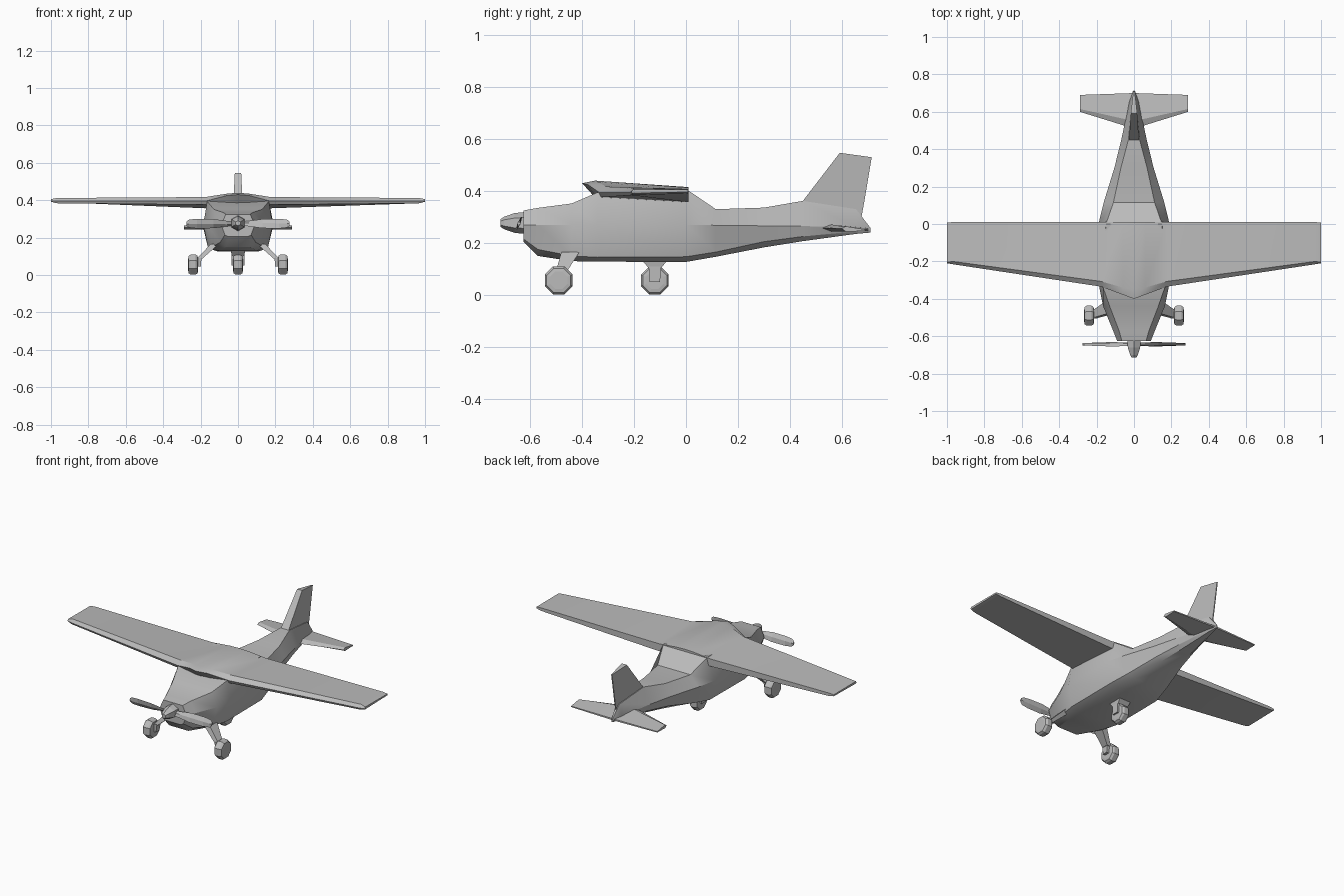
import bpy, bmesh, math
from mathutils import Vector, Matrix

if "Cube" in bpy.data.objects:
    bpy.data.objects.remove(bpy.data.objects["Cube"])

grey = bpy.data.materials.new("light grey")
grey.diffuse_color = (0.5, 0.5, 0.5, 1)
grey.use_nodes = True
grey.node_tree.nodes["Principled BSDF"].inputs["Base Color"].default_value = grey.diffuse_color


def finish(name, bm, smooth=None):
    bmesh.ops.recalc_face_normals(bm, faces=bm.faces)
    me = bpy.data.meshes.new(name)
    bm.to_mesh(me)
    bm.free()
    me.materials.append(grey)
    ob = bpy.data.objects.new(name, me)
    bpy.context.collection.objects.link(ob)
    if smooth:
        bpy.ops.object.select_all(action='DESELECT')
        ob.select_set(True)
        bpy.context.view_layer.objects.active = ob
        bpy.ops.object.shade_smooth_by_angle(angle=math.radians(smooth))
    return ob


def loft(name, rings, smooth=None):
    """Skin a list of equal-length rings and cap both ends."""
    bm = bmesh.new()
    vs = [[bm.verts.new(p) for p in r] for r in rings]
    n = len(rings[0])
    for a, b in zip(vs, vs[1:]):
        for i in range(n):
            j = (i + 1) % n
            bm.faces.new((a[i], a[j], b[j], b[i]))
    bm.faces.new(vs[0])
    bm.faces.new(vs[-1])
    return finish(name, bm, smooth)


def mirrored(rings):
    """Right-hand rings (x > 0) extended to the left around the first one."""
    left = [[(-x, y, z) for x, y, z in r] for r in reversed(rings)]
    return left + (rings[1:] if rings[0][0][0] == 0 else rings)


# fuselage: y, then half width and height of roof, waist, chine and belly
stations = [
    (-.625, .065, .325, .09, .27, .07, .215, .05, .205),
    (-.57, .08, .335, .112, .27, .095, .175, .065, .15),
    (-.44, .13, .352, .165, .27, .14, .15, .10, .13),
    (-.34, .165, .395, .185, .27, .16, .145, .115, .128),
    (0, .15, .408, .19, .27, .16, .147, .11, .127),
    (.115, .11, .33, .162, .268, .135, .165, .09, .147),
    (.3, .07, .336, .105, .266, .09, .205, .06, .183),
    (.45, .03, .362, .068, .265, .058, .225, .035, .207),
    (.655, .01, .33, .025, .26, .02, .245, .012, .235),
    (.71, .003, .258, .006, .25, .005, .245, .004, .24),
]
rings = []
for y, *p in stations:
    half = [(p[i], y, p[i + 1]) for i in range(0, 8, 2)]
    rings.append(half + [(-x, yy, z) for x, yy, z in reversed(half)])
loft("fuselage", rings, 30)

# wing: leading edge, top front, top rear, bottom rear, bottom front
wing = {
    0: [(-.40, .43), (-.35, .44), (.01, .415), (.01, .38), (-.35, .375)],
    .06: [(-.378, .425), (-.34, .435), (.01, .413), (.01, .37), (-.345, .375)],
    .175: [(-.335, .395), (-.307, .417), (.01, .402), (.01, .357), (-.325, .376)],
    .97: [(-.215, .395), (-.2, .412), (.01, .408), (.01, .39), (-.21, .384)],
    1: [(-.21, .397), (-.205, .406), (.008, .405), (.008, .396), (-.207, .392)],
}
loft("wing", mirrored([[(x, y, z) for y, z in s] for x, s in wing.items()]), 30)

# tailplane
tail = {
    0: [(.51, .258), (.55, .272), (.70, .256), (.70, .246), (.55, .244)],
    .29: [(.60, .255), (.615, .264), (.69, .252), (.69, .246), (.615, .244)],
}
loft("tailplane", mirrored([[(x, y, z) for y, z in s] for x, s in tail.items()]), 20)

# fin: blunt leading edge tapering to a thin trailing edge
fin = [(.38, .67, .27, .028), (.45, .687, .362, .026), (.592, .715, .547, .017)]
rings = []
for a, b, z, w in fin:
    zb = z - .017 if z > .5 else z
    rings.append([(-w, a, z), (w, a, z), (.003, b, zb), (-.003, b, zb)])
loft("fin", rings)


def turned(name, profile, sides, center, axis):
    """Faceted solid from (offset, radius) pairs along the x or y axis."""
    rings = []
    for o, r in profile:
        ring = []
        for i in range(sides):
            t = 2 * math.pi * (i + .5) / sides
            u, v = r * math.cos(t), r * math.sin(t)
            ring.append(Vector(center) + Vector((o, u, v) if axis == 'x' else (u, o, v)))
        rings.append(ring)
    return loft(name, rings)


# spinner and propeller blades
turned("spinner", [(-.715, .014), (-.70, .024), (-.66, .038), (-.62, .042)],
       6, (0, 0, .277), 'y')
for side, label in ((1, "right"), (-1, "left")):
    rings = []
    for x, w, twist in ((.01, .014, 45), (.06, .018, 55), (.13, .027, 65),
                        (.22, .027, 72), (.262, .022, 76), (.275, .012, 78)):
        t = math.radians(twist) * side
        u = Vector((0, math.cos(t), math.sin(t))) * w * side
        n = Vector((0, -math.sin(t), math.cos(t))) * .006
        c = Vector((x * side, -.643, .275))
        rings.append([c + u, c + n, c - u, c - n])
    loft(label + "_propeller_blade", rings)

# wheels with bevelled treads and raised hubs
tyre = [(-.026, .036), (-.024, .05), (-.013, .058), (.013, .058), (.024, .05), (.026, .036)]
for x, y, label in ((.24, -.49, "right"), (-.24, -.49, "left"), (0, -.12, "centre")):
    turned(label + "_wheel", tyre, 8, (x, y, .056), 'x')


def bar(name, top, bottom, size_top, size_bottom):
    """Tapered strut with rectangular level ends, sizes as half x and half y."""
    rings = []
    for (x, y, z), (a, b) in ((top, size_top), (bottom, size_bottom)):
        rings.append([(x - a, y - b, z), (x + a, y - b, z), (x + a, y + b, z), (x - a, y + b, z)])
    return loft(name, rings)


# main gear legs and axles
for s, label in ((1, "right"), (-1, "left")):
    bar(label + "_gear_leg", (s * .125, -.445, .165), (s * .208, -.482, .085),
        (.022, .035), (.014, .02))
    bar(label + "_axle_block", (s * .206, -.484, .092), (s * .21, -.487, .045),
        (.011, .02), (.011, .016))

# centre gear mount and fork
bar("centre_gear_mount", (0, -.12, .14), (0, -.12, .105), (.04, .055), (.034, .025))
for s, label in ((1, "right"), (-1, "left")):
    bar(label + "_fork_arm", (s * .03, -.12, .11), (s * .03, -.12, .05),
        (.006, .024), (.006, .02))
